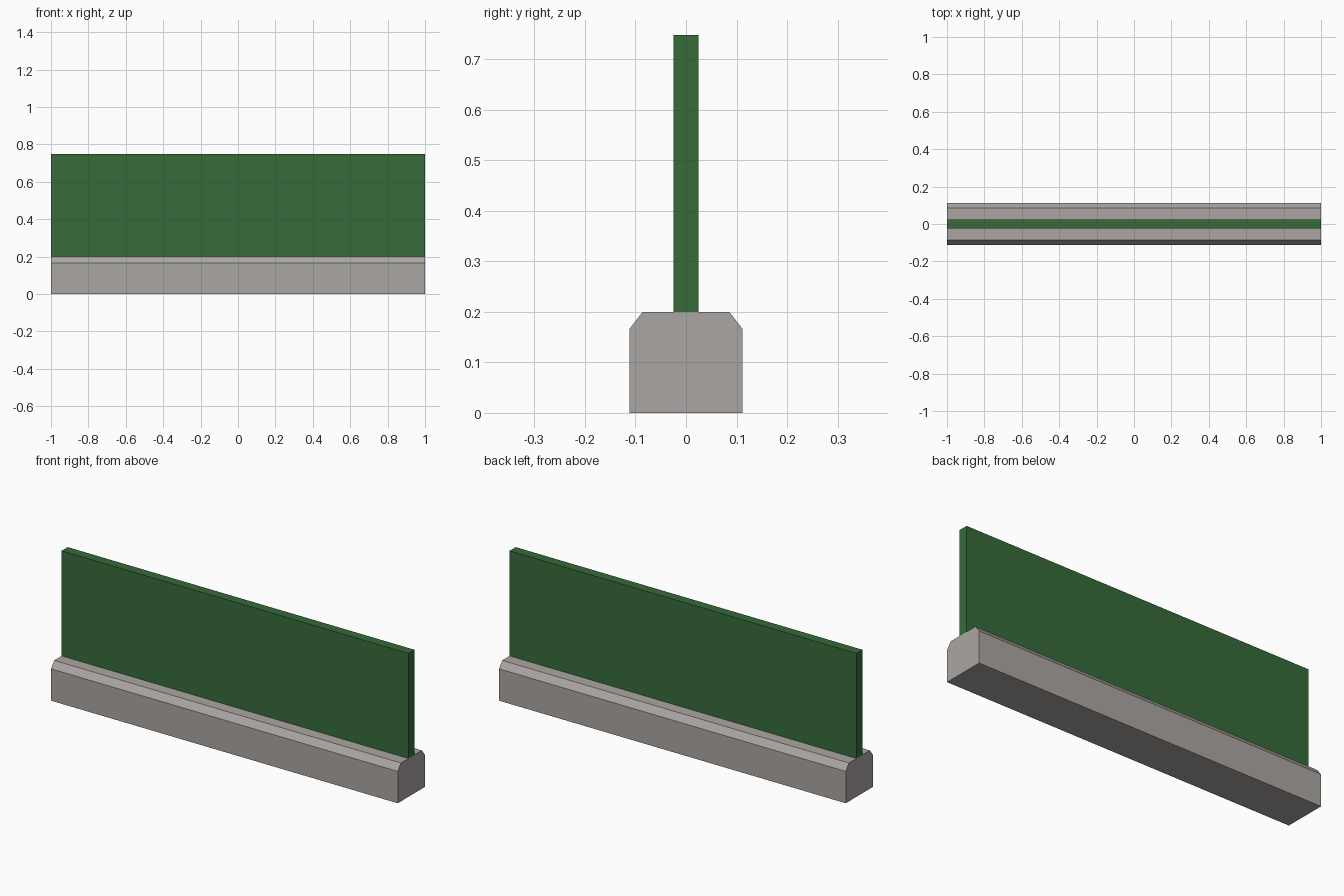
import bpy

if "Cube" in bpy.data.objects:
    bpy.data.objects.remove(bpy.data.objects["Cube"])


def material(name, color):
    m = bpy.data.materials.new(name)
    m.diffuse_color = (*color, 1.0)
    m.use_nodes = True
    m.node_tree.nodes["Principled BSDF"].inputs["Base Color"].default_value = m.diffuse_color
    return m


def extrude_along_x(name, profile, half_length, mat):
    """Closed prism from a counter-clockwise (y, z) profile seen from +x."""
    n = len(profile)
    verts = [(x, y, z) for x in (-half_length, half_length) for y, z in profile]
    faces = [tuple(reversed(range(n))), tuple(range(n, 2 * n))]
    faces += [(i, (i + 1) % n, n + (i + 1) % n, n + i) for i in range(n)]
    mesh = bpy.data.meshes.new(name)
    mesh.from_pydata(verts, [], faces)
    mesh.materials.append(mat)
    mesh.update()
    obj = bpy.data.objects.new(name, mesh)
    bpy.context.collection.objects.link(obj)
    return obj


def mirrored(right_side):
    """Complete a right-hand outline (bottom to top) with its mirror image."""
    return right_side + [(-y, z) for y, z in reversed(right_side)]


stone = material("warm grey stone", (0.407, 0.381, 0.366))
green = material("dark green", (0.037, 0.147, 0.042))

# Chamfered kerb
extrude_along_x("kerb_base", mirrored([(0.112, 0.0), (0.112, 0.166), (0.086, 0.2)]), 1.0, stone)

# Thin upright panel standing on the kerb
extrude_along_x("upright_panel", mirrored([(0.025, 0.2), (0.025, 0.748)]), 1.0, green)
